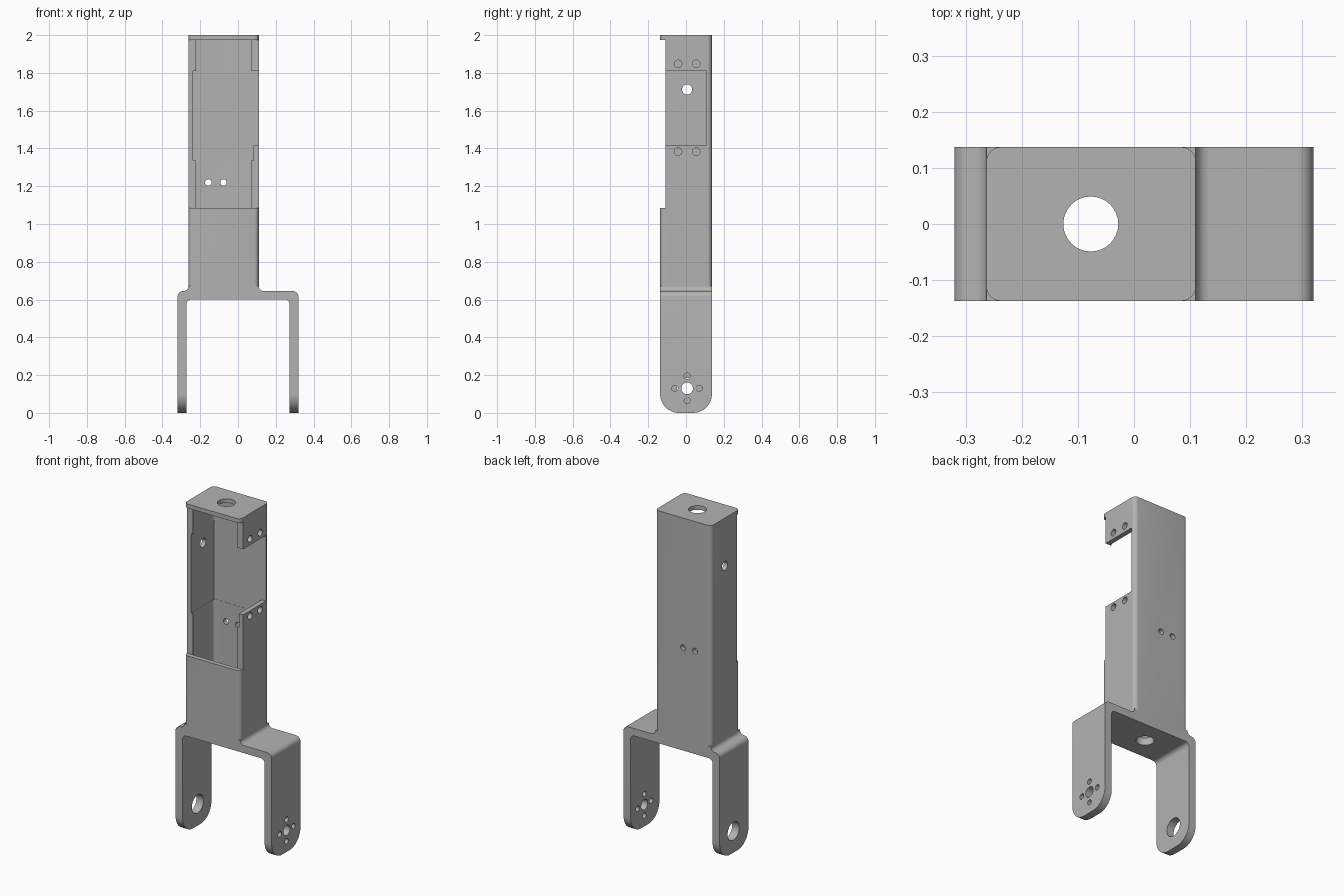
import bpy, bmesh, math
from mathutils import Vector

cube = bpy.data.objects.get("Cube")
if cube:
    bpy.data.objects.remove(cube, do_unlink=True)

metal = bpy.data.materials.new("grey metal")
metal.use_nodes = True
GREY = (0.45, 0.45, 0.45, 1)
metal.diffuse_color = GREY
metal.node_tree.nodes["Principled BSDF"].inputs["Base Color"].default_value = GREY

PLACE = {"x": lambda a, b, t: (t, a, b),
         "y": lambda a, b, t: (a, t, b),
         "z": lambda a, b, t: (a, b, t)}


def rounded(corners, steps=6):
    """Outline from (a, b, radius) corners, each rounded by a tangent arc."""
    out = []
    for i, (a, b, r) in enumerate(corners):
        p = Vector((a, b))
        if r == 0:
            out.append(p)
            continue
        u = (Vector(corners[i - 1][:2]) - p).normalized()
        v = (Vector(corners[(i + 1) % len(corners)][:2]) - p).normalized()
        for k in range(steps + 1):
            t = k / steps * math.pi / 2
            out.append(p + u * r * (1 - math.sin(t)) + v * r * (1 - math.cos(t)))
    return out


def rect(a0, a1, b0, b1, r=0):
    return rounded([(a0, b0, r), (a1, b0, r), (a1, b1, r), (a0, b1, r)])


def circle(a, b, r, n=32):
    return [(a + r * math.cos(math.tau * k / n), b + r * math.sin(math.tau * k / n))
            for k in range(n)]


def prism(name, outline, axis, lo, hi):
    """Extrude a flat outline along an axis."""
    bm = bmesh.new()
    face = bm.faces.new([bm.verts.new(PLACE[axis](p[0], p[1], lo)) for p in outline])
    ext = bmesh.ops.extrude_face_region(bm, geom=[face])
    verts = [e for e in ext["geom"] if isinstance(e, bmesh.types.BMVert)]
    bmesh.ops.translate(bm, verts=verts, vec=PLACE[axis](0, 0, hi - lo))
    bmesh.ops.recalc_face_normals(bm, faces=bm.faces)
    mesh = bpy.data.meshes.new(name)
    bm.to_mesh(mesh)
    bm.free()
    mesh.materials.append(metal)
    ob = bpy.data.objects.new(name, mesh)
    bpy.context.collection.objects.link(ob)
    return ob


def combine(ob, tool, operation="DIFFERENCE"):
    """Apply a boolean and discard the tool."""
    mod = ob.modifiers.new("boolean", "BOOLEAN")
    mod.object, mod.operation, mod.solver = tool, operation, "EXACT"
    bpy.context.view_layer.update()
    graph = bpy.context.evaluated_depsgraph_get()
    mesh = bpy.data.meshes.new_from_object(ob.evaluated_get(graph))
    ob.modifiers.clear()
    ob.data = mesh
    bpy.data.objects.remove(tool, do_unlink=True)


L, R, D = -0.263, 0.11, 0.137      # housing sides and half depth
F, SHELF, UNDER = 0.32, 0.645, 0.6  # fork half width and shelf heights
IN = 0.273                          # inner face of the fork legs
IL, IR, ID = -0.236, 0.081, 0.109   # cavity faces

# Fork: legs and shelf, with a flared foot where the housing stands
bracket = prism("servo_bracket", rounded([
    (-F, 0, 0), (-F, SHELF, 0.03), (L, SHELF, 0.025), (L, SHELF + 0.026, 0),
    (R, SHELF + 0.026, 0), (R, SHELF, 0.025), (F, SHELF, 0.03), (F, 0, 0),
    (IN, 0, 0), (IN, UNDER, 0.025), (-IN, UNDER, 0.025), (-IN, 0, 0)]), "y", -D, D)

# Rounded lower ends of the legs
combine(bracket, prism("leg_ends", rounded([
    (-D, 0, 0.1), (D, 0, 0.1), (D, 1, 0), (-D, 1, 0)], 12), "x", -1, 1), "INTERSECT")

# Upright housing, hollowed
combine(bracket, prism("housing", rect(L, R, -D, D, 0.025), "z", 0.62, 2), "UNION")
combine(bracket, prism("cavity", rect(IL, IR, -ID, ID, 0.018), "z", SHELF, 1.975))

# Open front, square-cornered motor pocket, side window
combine(bracket, prism("front_opening", rect(-0.5, 0.5, 1.085, 1.975), "y", -0.3, -0.108))
combine(bracket, prism("motor_pocket", rect(IL - 0.001, IR, -0.2, ID + 0.001), "z", 1.335, 1.81))
combine(bracket, prism("side_window", rect(-0.3, ID, 1.415, 1.81), "x", IR - 0.01, 0.3))

# Cable hole through the top and the shelf
combine(bracket, prism("cable_hole", circle(-0.077, 0, 0.049), "z", 0.5, 2.1))

# Holes along x: (y, z, radius, from, to)
MID, HUB = 0.006, 0.13
holes = [(MID, HUB, 0.031, 0.2, 0.4), (MID, HUB, 0.055, -0.4, -0.2),
         (MID, 1.712, 0.027, -0.4, -0.15)]
for k in range(4):
    t = k * math.pi / 2
    holes.append((MID + 0.065 * math.cos(t), HUB + 0.065 * math.sin(t), 0.016, 0.2, 0.4))
for z in (1.383, 1.848):
    for s in (-1, 1):
        holes.append((MID + s * 0.048, z, 0.02, 0.03, 0.3))
for y, z, r, lo, hi in holes:
    combine(bracket, prism("hole", circle(y, z, r), "x", lo, hi))

# Screw holes in the back wall
for x in (-0.157, -0.077):
    combine(bracket, prism("hole", circle(x, 1.22, 0.017), "y", 0.05, 0.3))

bpy.ops.object.select_all(action="DESELECT")
bracket.select_set(True)
bpy.context.view_layer.objects.active = bracket
bpy.ops.object.shade_smooth_by_angle(angle=math.radians(30))
